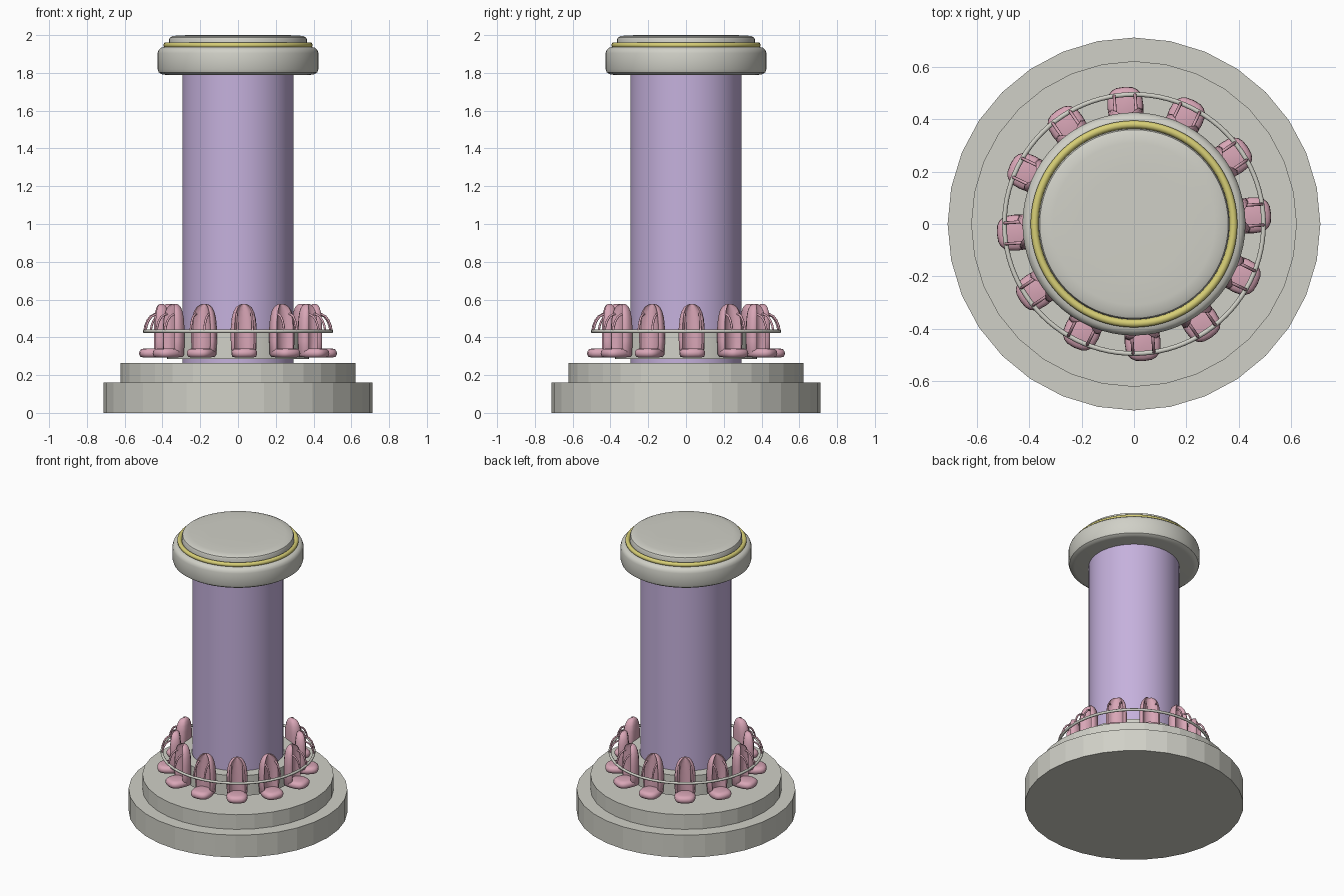
import bpy, bmesh, math
from mathutils import Matrix, Vector

if "Cube" in bpy.data.objects:
    bpy.data.objects.remove(bpy.data.objects["Cube"])

def mat(name, c):
    m = bpy.data.materials.new(name)
    m.diffuse_color = (*c, 1)
    m.use_nodes = True
    m.node_tree.nodes["Principled BSDF"].inputs["Base Color"].default_value = m.diffuse_color
    return m

STONE = mat("warm_grey", (0.63, 0.63, 0.57))
LILAC = mat("lilac", (0.56, 0.44, 0.72))
PINK = mat("pink", (0.69, 0.38, 0.47))
GOLD = mat("yellow", (0.68, 0.62, 0.18))

def finish(bm, name, material, angle=35):
    bmesh.ops.recalc_face_normals(bm, faces=bm.faces)
    me = bpy.data.meshes.new(name)
    bm.to_mesh(me)
    bm.free()
    ob = bpy.data.objects.new(name, me)
    bpy.context.collection.objects.link(ob)
    me.materials.append(material)
    bpy.ops.object.select_all(action='DESELECT')
    ob.select_set(True)
    bpy.context.view_layer.objects.active = ob
    if angle:
        bpy.ops.object.shade_smooth_by_angle(angle=math.radians(angle))
    return ob

def loft(bm, rings, closed=False):
    """Skin a list of point rings; cap the ends unless closed."""
    vs = [[bm.verts.new(p) for p in r] for r in rings]
    n = len(vs[0])
    for k in range(len(vs) if closed else len(vs) - 1):
        a, b = vs[k], vs[(k + 1) % len(vs)]
        for i in range(n):
            j = (i + 1) % n
            bm.faces.new((a[i], a[j], b[j], b[i]))
    if not closed:
        bm.faces.new(vs[0])
        bm.faces.new(vs[-1])

def lathe(name, profile, material, n=64, angle=35, closed=False):
    bm = bmesh.new()
    loft(bm, [[(r * math.cos(2 * math.pi * i / n), r * math.sin(2 * math.pi * i / n), z)
               for i in range(n)] for r, z in profile], closed)
    return finish(bm, name, material, angle)

def torus(name, R, r, z, material):
    prof = [(R + r * math.cos(2 * math.pi * k / 12), z + r * math.sin(2 * math.pi * k / 12))
            for k in range(12)]
    return lathe(name, prof, material, 96, 50, True)

# Stepped base, tower and cap
lathe("base_step", [(0.712, 0), (0.712, 0.16)], STONE, 32, 0)
lathe("base_upper_step", [(0.622, 0.16), (0.622, 0.265)], STONE, 32, 0)
lathe("tower_column", [(0.295, 0.265), (0.295, 1.80)], LILAC, 64)
lathe("tower_cap", [(0.385, 1.79), (0.405, 1.793), (0.42, 1.803), (0.426, 1.82), (0.426, 1.905),
                    (0.42, 1.922), (0.408, 1.933), (0.39, 1.937)], STONE)
lathe("cap_lid", [(0.365, 1.935), (0.365, 1.977), (0.36, 1.988), (0.345, 1.995),
                  (0.31, 1.999), (0.2, 2.0)], STONE)
torus("cap_trim_ring", 0.380, 0.015, 1.947, GOLD)

# Ride carriage and hand rail
lathe("carriage_ring", [(0.375, 0.285), (0.375, 0.43), (0.30, 0.43), (0.30, 0.285)], STONE, 64, closed=True)
torus("restraint_rail", 0.495, 0.009, 0.432, STONE)

# Seat pieces in local space: x outward, y sideways
def add_back(bm):
    # cross-section with two side bolsters: (depth, half-width fraction)
    half = [(-0.035, 0.0), (-0.033, 0.6), (-0.02, 0.9), (0.01, 1.0), (0.032, 0.93),
            (0.037, 0.75), (0.02, 0.55), (0.010, 0.35), (0.008, 0.0)]
    sec = half + [(d, -w) for d, w in reversed(half[1:-1])]
    rows = [(0.295, 0.055, 0.8), (0.31, 0.065, 1), (0.38, 0.069, 1), (0.45, 0.069, 1),
            (0.50, 0.064, 0.95), (0.535, 0.055, 0.85), (0.558, 0.042, 0.7),
            (0.571, 0.027, 0.5), (0.577, 0.010, 0.25)]
    loft(bm, [[(0.405 + d * t, w * hw, z) for d, w in sec] for z, hw, t in rows])

def add_pan(bm):
    def ring(s, z):
        pts = []
        for k in range(20):
            a = 2 * math.pi * k / 20
            c, q = math.cos(a), math.sin(a)
            pts.append((0.452 + s * 0.073 * math.copysign(abs(c) ** 0.8, c),
                        s * 0.069 * math.copysign(abs(q) ** 0.7, q), z))
        return pts
    loft(bm, [ring(s, z) for s, z in [(0.7, 0.293), (0.92, 0.298), (1, 0.312), (0.98, 0.326),
                                      (0.85, 0.337), (0.6, 0.342)]])

def add_rod(bm, y):
    path = [(0.41, 0.525), (0.44, 0.522), (0.462, 0.51), (0.478, 0.488), (0.489, 0.46), (0.494, 0.432)]
    rings = []
    for i, (x, z) in enumerate(path):
        p, q = path[max(i - 1, 0)], path[min(i + 1, len(path) - 1)]
        t = Vector((q[0] - p[0], 0, q[1] - p[1])).normalized()
        nrm = Vector((-t.z, 0, t.x))
        rings.append([Vector((x, y, z)) + 0.006 * (math.cos(a) * nrm + math.sin(a) * Vector((0, 1, 0)))
                      for a in [2 * math.pi * k / 8 for k in range(8)]])
    loft(bm, rings)

# Twelve seats around the tower
def ring_of(name, builders):
    for i in range(12):
        bm = bmesh.new()
        for b in builders:
            b(bm)
        bmesh.ops.transform(bm, matrix=Matrix.Rotation(math.radians(4.2 + 30 * i), 4, 'Z'), verts=bm.verts)
        finish(bm, f"{name}_{i + 1}", PINK, 60)

ring_of("seat", [add_back, add_pan])
ring_of("shoulder_restraint", [lambda bm: add_rod(bm, 0.04), lambda bm: add_rod(bm, -0.04)])
